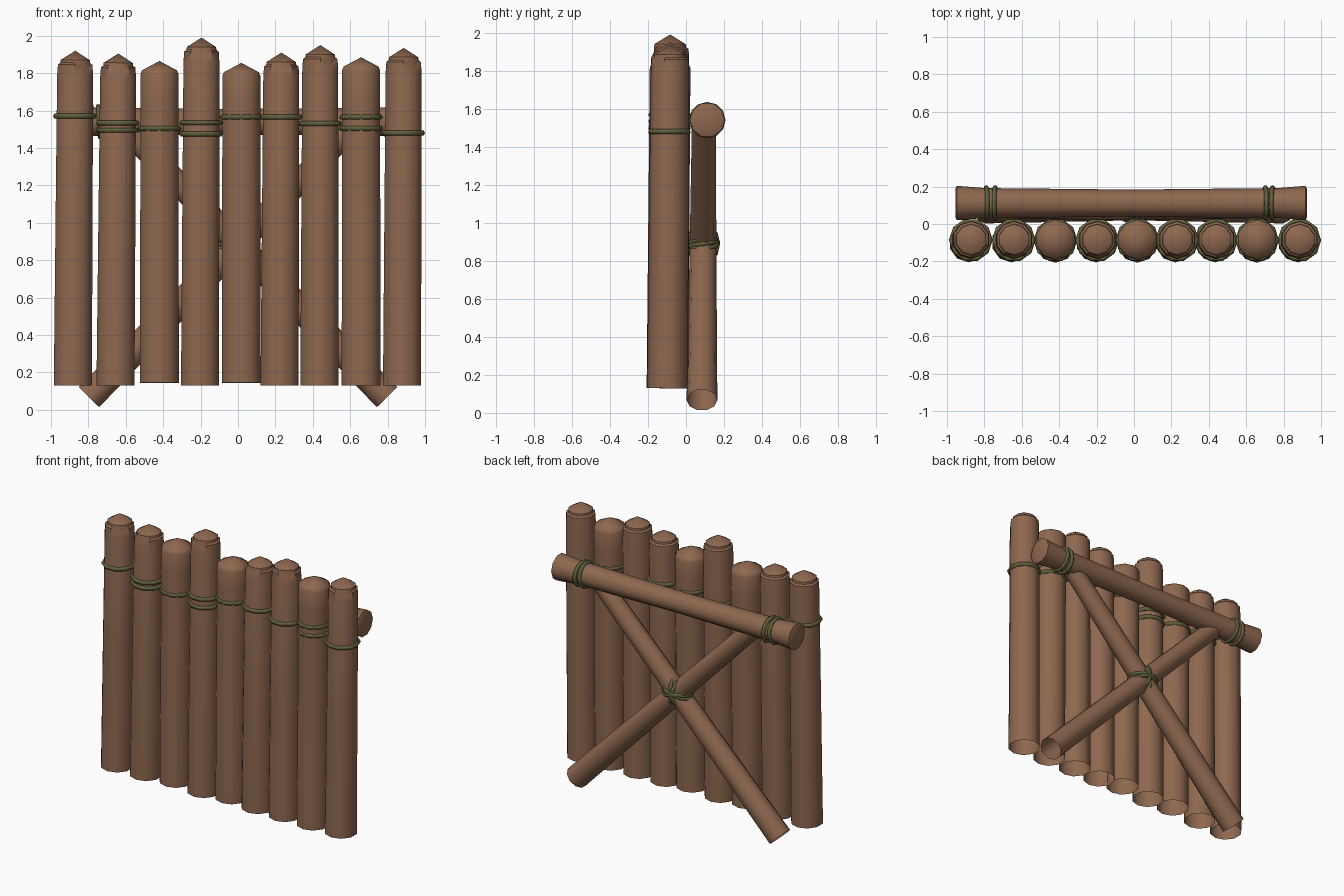
import bpy, bmesh, math
from mathutils import Vector, Matrix

if "Cube" in bpy.data.objects:
    bpy.data.objects.remove(bpy.data.objects["Cube"])


def material(name, rgb):
    m = bpy.data.materials.new(name)
    m.diffuse_color = (*rgb, 1)
    m.use_nodes = True
    m.node_tree.nodes["Principled BSDF"].inputs["Base Color"].default_value = m.diffuse_color
    return m


WOOD = material("brown_wood", (0.27, 0.137, 0.078))
ROPE = material("olive_rope", (0.115, 0.115, 0.045))


def finish(bm, name, mat, angle=40):
    me = bpy.data.meshes.new(name)
    bm.to_mesh(me)
    bm.free()
    me.materials.append(mat)
    ob = bpy.data.objects.new(name, me)
    bpy.context.collection.objects.link(ob)
    bpy.ops.object.select_all(action='DESELECT')
    ob.select_set(True)
    bpy.context.view_layer.objects.active = ob
    bpy.ops.object.shade_smooth_by_angle(angle=math.radians(angle))
    return ob


def pole(name, p0, p1, profile, sides=10, cap0=False, cap1=False, notch=None):
    """Sweep rings (distance, radius) along p0->p1; radius 0 makes a point."""
    p0, p1 = Vector(p0), Vector(p1)
    axis = (p1 - p0).normalized()
    u = axis.cross(Vector((0, 1, 0))).normalized()
    v = axis.cross(u)
    bm = bmesh.new()
    rings = []
    for d, r in profile:
        c = p0 + axis * d
        if r == 0:
            rings.append([bm.verts.new(c)])
            continue
        rings.append([bm.verts.new(c + r * (math.cos(a) * u + math.sin(a) * v))
                      for a in (2 * math.pi * (i + .5) / sides for i in range(sides))])
    for a, b in zip(rings, rings[1:]):
        for i in range(sides):
            j = (i + 1) % sides
            if len(b) == 1:
                bm.faces.new((a[i], a[j], b[0]))
            else:
                bm.faces.new((a[i], a[j], b[j], b[i]))
    if cap0:
        bm.faces.new(rings[0][::-1])
    if cap1:
        bm.faces.new(rings[-1])
    # chipped nick in the shoulder edge
    if notch is not None:
        ring, i = notch
        vert = rings[ring][i % sides]
        mid = p0 + axis * (vert.co - p0).dot(axis)
        vert.co = vert.co.lerp(mid, .12) - axis * .035
    bmesh.ops.recalc_face_normals(bm, faces=bm.faces)
    if not cap0 and bm.faces[:]:
        # open tubes: make sure the sides face outward
        bm.faces.ensure_lookup_table()
        f = bm.faces[0]
        c = f.calc_center_median()
        if f.normal.dot(c - (p0 + axis * (c - p0).dot(axis))) < 0:
            bmesh.ops.reverse_faces(bm, faces=bm.faces[:])
    return finish(bm, name, WOOD)


def rope_ring(name, centre, rx, ry, rot, minor=.015, sides=12, tube=6):
    """Elliptical rope loop lying in its local xy plane."""
    bm = bmesh.new()
    grid = []
    for i in range(sides):
        a = 2 * math.pi * i / sides
        grid.append([bm.verts.new((
            (rx + minor * math.cos(b)) * math.cos(a),
            (ry + minor * math.cos(b)) * math.sin(a),
            minor * math.sin(b))) for b in (2 * math.pi * k / tube for k in range(tube))])
    for i in range(sides):
        for k in range(tube):
            n, m = (i + 1) % sides, (k + 1) % tube
            bm.faces.new((grid[i][k], grid[n][k], grid[n][m], grid[i][m]))
    bm.transform(Matrix.Translation(centre) @ rot)
    return finish(bm, name, ROPE, 65)


def rot(deg, axis):
    return Matrix.Rotation(math.radians(deg), 4, axis)


# Upright logs: bottom x, top x, bottom z, peak z, blunt top, rope heights
LOGS = [
    (-.883, -.870, .13, 1.92, False, (1.57,)),
    (-.655, -.640, .13, 1.905, False, (1.533, 1.495)),
    (-.420, -.420, .145, 1.865, True, (1.505,)),
    (-.203, -.195, .13, 1.99, False, (1.535, 1.475)),
    (.018, .018, .145, 1.855, True, (1.565,)),
    (.222, .232, .13, 1.91, False, (1.565,)),
    (.435, .440, .13, 1.95, False, (1.53,)),
    (.658, .658, .13, 1.885, True, (1.565, 1.505)),
    (.877, .886, .13, 1.935, False, (1.48,)),
]
YB, YT = -.098, -.083
for n, (xb, xt, zb, zt, blunt, ropes) in enumerate(LOGS, 1):
    h = zt - zb
    if blunt:
        prof = [(0, .109), (h * .5, .108), (h - .2, .107), (h - .07, .107),
                (h - .05, .098), (h, 0)]
        notch = None
    else:
        prof = [(0, .107), (h * .5, .104), (h - .13, .101), (h - .075, .097),
                (h - .065, .084), (h - .05, .082), (h, 0)]
        notch = (3, 2 + n % 2)
    pole(f"upright_log_{n}", (xb, YB, zb), (xt, YT, zt), prof, notch=notch)
    # rope loops round each log
    for k, z in enumerate(ropes, 1):
        t = (z - zb) / h
        x, y = xb + (xt - xb) * t, YB + (YT - YB) * t
        rope_ring(f"log_rope_{n}_{k}", (x, y, z), .102, .102, Matrix(), sides=10)

# Horizontal crossbeam behind the logs, flared at both ends
L = 1.88
pole("crossbeam", (-.955, .112, 1.54), (.925, .112, 1.54),
     [(0, .075), (.008, .092), (.16, .08), (L / 2, .072), (L - .16, .08),
      (L - .008, .092), (L, .075)], cap0=True, cap1=True)

# Crossed diagonal braces
for side, s in (("left", -1), ("right", 1)):
    foot, head = Vector((s * .797, .084, .068)), Vector((-s * .63, .094, 1.53))
    d = (head - foot).length
    pole(f"{side}_foot_brace", foot, head,
         [(0, .081), (d * .5, .071), (d, .063)], cap1=True)

# Rope lashings on the crossbeam
for k, x in enumerate((-.79, -.742, .702, .74), 1):
    rope_ring(f"beam_lashing_{k}", (x, .112, 1.54), .083, .083,
              rot(90 + (4 if k % 2 else -4), 'Y'), .013)

# Rope lashing where the braces cross
X = (0, .09, .89)
for k, m in enumerate((rot(14, 'Y'), rot(-14, 'Y') @ rot(6, 'X'), rot(8, 'X'),
                       rot(76, 'Y'), rot(104, 'Y')), 1):
    rope_ring(f"cross_lashing_{k}", X, .103, .077, m, .012)
